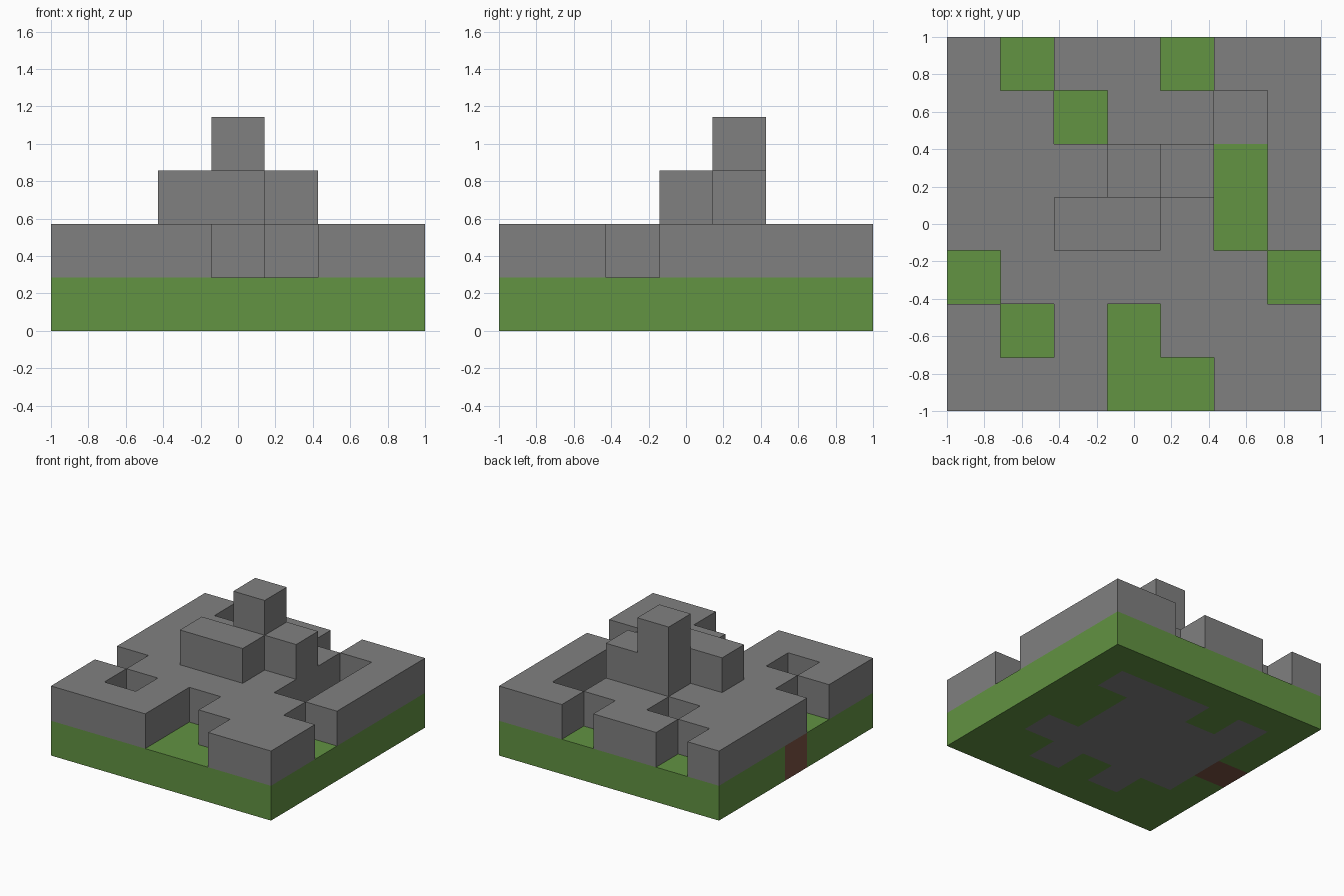
import bpy
import bmesh
from mathutils import Vector

if "Cube" in bpy.data.objects:
    bpy.data.objects.remove(bpy.data.objects["Cube"], do_unlink=True)

GRID = 7
CELL = 2 / GRID


def make_material(name, srgb):
    """Flat material from 8-bit sRGB values."""
    linear = [((c / 255 + 0.055) / 1.055) ** 2.4 for c in srgb]
    mat = bpy.data.materials.new(name)
    mat.use_nodes = True
    mat.diffuse_color = (*linear, 1)
    bsdf = next(n for n in mat.node_tree.nodes if n.type == 'BSDF_PRINCIPLED')
    bsdf.inputs["Base Color"].default_value = (*linear, 1)
    bsdf.inputs["Roughness"].default_value = 0.9
    return mat


MATERIALS = {
    "G": make_material("grass green", (98, 147, 66)),
    "S": make_material("stone grey", (128, 128, 128)),
    "D": make_material("dirt brown", (122, 82, 66)),
}

# Block plans per layer, back row first: G grass, S stone, D dirt, . empty
LAYERS = [
    ("ground_layer", ["GGGGGGG",
                      "GSGSSSG",
                      "GSSSSGG",
                      "DSSSSGG",
                      "GSSSSSG",
                      "GGSGSGG",
                      "GGGGGGG"]),
    ("stone_plateau", ["S.SS.SS",
                       "SS.SS.S",
                       "SSSSS.S",
                       "SSSSS.S",
                       ".SSSSS.",
                       "S.S.SSS",
                       "SSS..SS"]),
    ("upper_outcrop", [".......",
                       ".......",
                       "...SS..",
                       "..SS...",
                       ".......",
                       ".......",
                       "......."]),
    ("summit_block", [".......",
                      ".......",
                      "...S...",
                      ".......",
                      ".......",
                      ".......",
                      "......."]),
]

# Read the plans into a block map
blocks = {}
for k, (_, rows) in enumerate(LAYERS):
    for j, row in enumerate(reversed(rows)):
        for i, kind in enumerate(row):
            if kind != ".":
                blocks[i, j, k] = kind


def add_block_faces(bm, cell, slot):
    """Add only the sides of a block that are not covered by a neighbour."""
    centre = Vector(cell) + Vector((0.5, 0.5, 0.5))
    for axis in range(3):
        for sign in (-1, 1):
            normal = Vector((0, 0, 0))
            normal[axis] = sign
            if tuple(int(c + n) for c, n in zip(cell, normal)) in blocks:
                continue
            u = Vector((0, 0, 0))
            u[(axis + 1) % 3] = 0.5
            v = normal.cross(u)
            mid = centre + normal / 2
            corners = (mid - u - v, mid + u - v, mid + u + v, mid - u + v)
            half = Vector((GRID / 2, GRID / 2, 0))
            face = bm.faces.new([bm.verts.new((c - half) * CELL) for c in corners])
            face.material_index = slot


# One object per layer
for k, (name, _) in enumerate(LAYERS):
    bm = bmesh.new()
    kinds = sorted({kind for cell, kind in blocks.items() if cell[2] == k})
    for cell, kind in blocks.items():
        if cell[2] == k:
            add_block_faces(bm, cell, kinds.index(kind))
    bmesh.ops.remove_doubles(bm, verts=bm.verts, dist=0.001)
    mesh = bpy.data.meshes.new(name)
    for kind in kinds:
        mesh.materials.append(MATERIALS[kind])
    bm.to_mesh(mesh)
    bm.free()
    bpy.context.collection.objects.link(bpy.data.objects.new(name, mesh))
